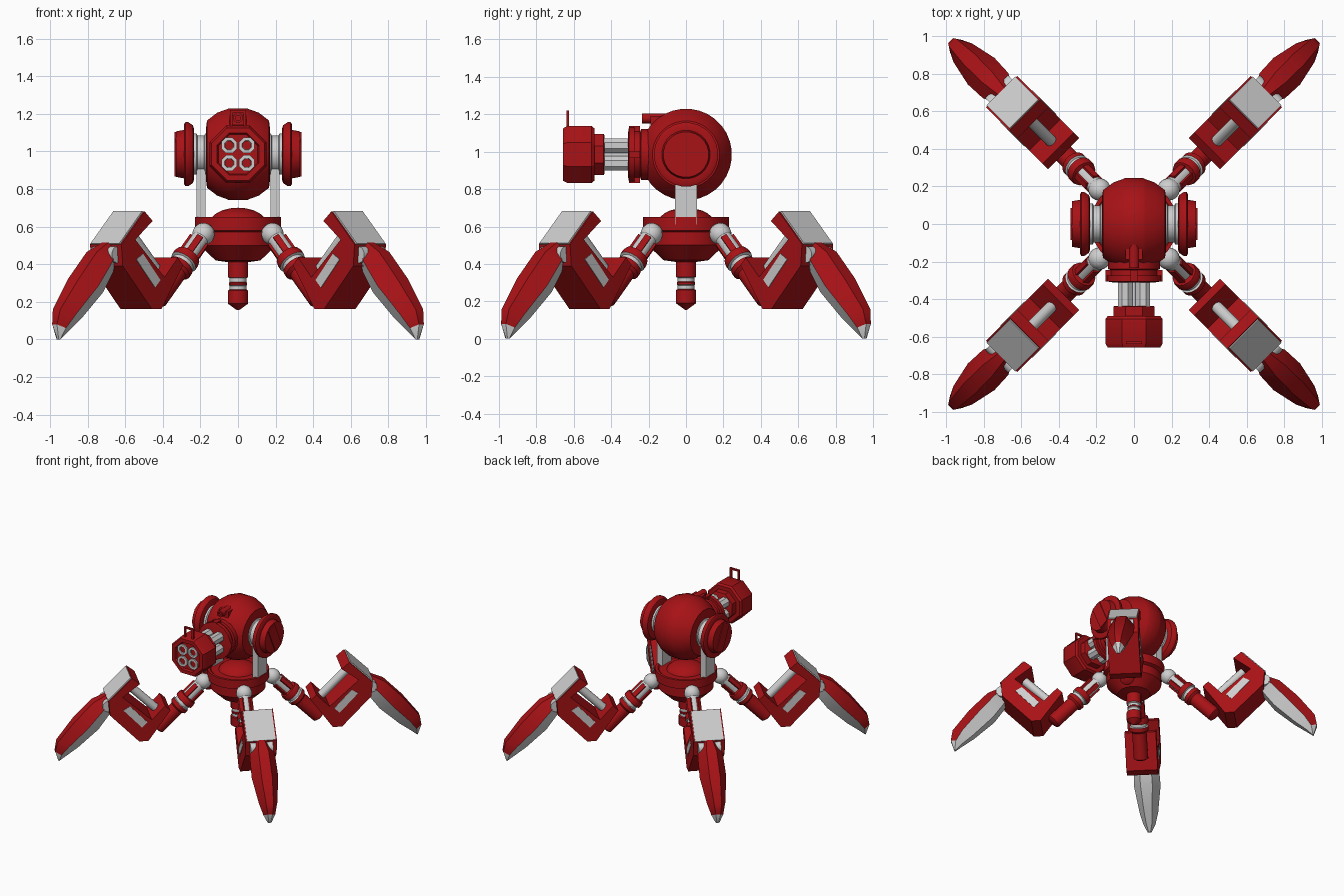
import bpy, bmesh, math
from mathutils import Matrix, Vector

cube = bpy.data.objects.get("Cube")
if cube:
    bpy.data.objects.remove(cube, do_unlink=True)


def material(name, rgb):
    m = bpy.data.materials.new(name)
    m.use_nodes = True
    m.diffuse_color = (*rgb, 1)
    node = next(n for n in m.node_tree.nodes if n.type == 'BSDF_PRINCIPLED')
    node.inputs["Base Color"].default_value = (*rgb, 1)
    return m


MATS = [material("deep red", (0.39, 0.006, 0.008)),
        material("light grey", (0.62, 0.62, 0.62))]
RED, GREY = 0, 1
WORLD = Matrix.Identity(4)


def finish(name, bm, M):
    """Turn a bmesh into an object with smooth faces and sharp edges."""
    bmesh.ops.recalc_face_normals(bm, faces=bm.faces)
    for f in bm.faces:
        f.smooth = True
    for e in bm.edges:
        e.smooth = e.calc_face_angle(0) < 0.6
    bm.transform(M)
    me = bpy.data.meshes.new(name)
    bm.to_mesh(me)
    bm.free()
    for m in MATS:
        me.materials.append(m)
    ob = bpy.data.objects.new(name, me)
    bpy.context.collection.objects.link(ob)
    return ob


def loft(name, rings, color, M=WORLD):
    """Skin a list of equal rings; color(i, j) picks each face's material."""
    bm = bmesh.new()
    vs = [[bm.verts.new(p) for p in ring] for ring in rings]
    n = len(vs[0])
    for i in range(len(vs) - 1):
        for j in range(n):
            k = (j + 1) % n
            f = bm.faces.new((vs[i][j], vs[i][k], vs[i + 1][k], vs[i + 1][j]))
            f.material_index = color(i, j)
    bm.faces.new(vs[0]).material_index = color(0, 0)
    bm.faces.new(vs[-1]).material_index = color(len(vs) - 2, 0)
    return finish(name, bm, M)


def lathe(name, profile, origin=(0, 0, 0), axis=(0, 0, 1), M=WORLD, base=RED,
          other=(), sides=24):
    """Revolve (radius, height) points; bands listed in other swap colour."""
    turn = Matrix.Translation(origin) @ Vector(axis).to_track_quat('Z', 'Y').to_matrix().to_4x4()
    angles = [math.tau * (k + 0.5) / sides for k in range(sides)]
    rings = [[(r * math.cos(a), r * math.sin(a), h) for a in angles]
             for r, h in profile]
    return loft(name, rings, lambda i, j: 1 - base if i in other else base, M @ turn)


def prism(name, pts, t0, t1, M=WORLD, mat=RED):
    """Extrude an (x, z) outline along y."""
    return loft(name, [[(x, t, z) for x, z in pts] for t in (t0, t1)],
                lambda i, j: mat, M)


def box(name, center, size, M=WORLD, mat=RED):
    x, y, z = center
    a, b, c = (s / 2 for s in size)
    return prism(name, [(x - a, z - c), (x + a, z - c), (x + a, z + c), (x - a, z + c)],
                 y - b, y + b, M, mat)


# Body disc with top dome and lower spike
lathe("body_disc", [(0.2, 0.64), (0.21, 0.65), (0.23, 0.65), (0.23, 0.58), (0.205, 0.57),
                    (0.205, 0.5), (0.12, 0.42), (0.05, 0.41)], sides=32)
lathe("body_dome", [(0.17, 0.6)] + [(0.15 * math.cos(a), 0.62 + 0.08 * math.sin(a))
      for a in (0.1, 0.4, 0.7, 1.0, 1.3, 1.55)], sides=32)
lathe("lower_spike", [(0.055, 0.44), (0.055, 0.33), (0.045, 0.325), (0.045, 0.305),
                      (0.05, 0.3), (0.05, 0.29), (0.045, 0.285), (0.045, 0.265),
                      (0.055, 0.26), (0.055, 0.19), (0.006, 0.155)],
      other=(1, 2, 5, 6), sides=16)

# Head, side pivots and supports
HZ = 0.985
lathe("head", [(0.14, -0.17), (0.18, -0.165), (0.222, -0.11), (0.24, -0.06), (0.245, -0.05),
               (0.245, 0.05), (0.24, 0.06), (0.222, 0.11), (0.18, 0.165), (0.14, 0.17)],
      (0, 0, HZ), (1, 0, 0), sides=32)
for s, side in ((1, "left"), (-1, "right")):
    center = (0, 0, HZ)
    box(side + "_support", (s * 0.197, 0, 0.77), (0.05, 0.12, 0.32), mat=GREY)
    lathe(side + "_pivot", [(0.11, 0.15), (0.11, 0.175), (0.1, 0.18), (0.1, 0.215),
                            (0.11, 0.22), (0.11, 0.24)], center, (s, 0, 0), base=GREY)
    lathe(side + "_pod", [(0.14, 0.235), (0.155, 0.24), (0.172, 0.265), (0.172, 0.28),
                          (0.16, 0.287), (0.13, 0.287), (0.122, 0.33)], center, (s, 0, 0))
    tilt = Matrix.Translation((s * 0.332, 0, HZ)) @ Matrix.Rotation(math.radians(25), 4, 'X')
    box(side + "_pod_bar", (0, 0, 0), (0.009, 0.085, 0.22), tilt)

# Scope on the head
lathe("scope_tube", [(0.014, 0.22), (0.014, 0.235), (0.027, 0.235), (0.027, 0.1)],
      (0, 0, 1.178), (0, -1, 0), sides=12)
box("scope_mount", (0, -0.14, 1.165), (0.09, 0.1, 0.05))

# Gun collar, muzzle and four barrels
GUN = dict(origin=(0, 0, HZ), axis=(0, -1, 0))
lathe("gun_collar", [(0.14, 0.15), (0.14, 0.24), (0.125, 0.245), (0.125, 0.275),
                     (0.147, 0.275), (0.147, 0.305), (0.12, 0.31)], sides=16, **GUN)
for x, z in ((1, 0), (-1, 0), (0, 1), (0, -1)):
    box("collar_tab", (x * 0.135, -0.275, HZ + z * 0.135), (0.035, 0.06, 0.035))
OCT = 1 / math.cos(math.pi / 8)
lathe("muzzle", [(r * OCT, h) for r, h in (
    (0.1, 0.435), (0.11, 0.44), (0.11, 0.49), (0.14, 0.49), (0.152, 0.505), (0.152, 0.635),
    (0.14, 0.657), (0.112, 0.657), (0.105, 0.64))], sides=8, **GUN)
for x in (-0.047, 0.047):
    for z in (-0.047, 0.047):
        lathe("barrel", [(0.042, 0.28), (0.042, 0.62), (0.045, 0.654), (0.027, 0.654),
                         (0.025, 0.644)], (x, 0, HZ + z), (0, -1, 0), base=GREY, sides=8)
        lathe("bore", [(0.024, 0.64), (0.024, 0.647)], (x, 0, HZ + z), (0, -1, 0), sides=8)
lathe("barrel_core", [(0.035, 0.28), (0.035, 0.45)], base=GREY, sides=8, **GUN)

# Front sight loop
for x in (-0.035, 0.035):
    box("sight_post", (x, -0.632, 1.17), (0.014, 0.014, 0.095))
box("sight_bar", (0, -0.632, 1.212), (0.084, 0.014, 0.014))

# Leg shapes, drawn in a plane running outward from the body
FRAME = [(0.53, 0.395), (0.57, 0.435), (0.67, 0.33), (0.89, 0.53), (0.76, 0.63), (0.82, 0.68),
         (0.995, 0.505), (0.985, 0.39), (0.765, 0.16), (0.695, 0.16)]
WINDOW = [(0.705, 0.315), (0.835, 0.455), (0.885, 0.425), (0.745, 0.275)]
CLAW = [((1.0, 0.515), (0.95, 0.43), 0.06), ((1.1, 0.465), (0.98, 0.36), 0.095),
        ((1.24, 0.32), (1.06, 0.25), 0.1), ((1.365, 0.16), (1.21, 0.11), 0.07),
        ((1.38, 0.08), (1.3, 0.04), 0.045), ((1.355, 0), (1.345, 0), 0.015)]


def claw_ring(outer, inner, w):
    mid = [(a + b) / 2 for a, b in zip(outer, inner)]
    half = ((outer, 0.4), (mid, 1), (inner, 0.45))
    right = [(p[0], w * k, p[1]) for p, k in half]
    left = [(p[0], -w * k, p[1]) for p, k in reversed(half)]
    return right + left


for k in range(4):
    M = Matrix.Rotation(math.radians(45 + 90 * k), 4, 'Z')
    leg = ("back_left", "back_right", "front_right", "front_left")[k] + "_"
    hip, down = Vector((0.26, 0, 0.56)), Vector((1, 0, -1)).normalized()

    # Hip ball and arm running down beside the leg frame
    lathe(leg + "hip_ball", [(max(0.004, 0.06 * math.sin(a * math.pi / 8)),
          -0.06 * math.cos(a * math.pi / 8)) for a in range(9)],
          hip, down, M, GREY, sides=16)
    lathe(leg + "hip_arm", [(0.047, 0.02), (0.047, 0.16), (0.07, 0.165), (0.075, 0.18),
                            (0.075, 0.21), (0.062, 0.215), (0.062, 0.235), (0.072, 0.24),
                            (0.072, 0.27), (0.055, 0.285), (0.055, 0.49), (0.04, 0.5)],
          hip, down, M, RED, (0, 4, 5, 6), 16)
    turn = M @ Matrix.Translation(hip) @ down.to_track_quat('Z', 'Y').to_matrix().to_4x4()
    for q in range(4):
        bar = turn @ Matrix.Rotation(math.radians(45 + 90 * q), 4, 'Z')
        box(leg + "arm_bar", (0.046, 0, 0.11), (0.02, 0.034, 0.12), bar)

    # Notched frame with side windows, end plate and piston
    prism(leg + "frame", FRAME, -0.118, 0.118, M)
    for s in (-1, 1):
        prism(leg + "window", WINDOW, s * 0.116, s * 0.122, M, GREY)
    prism(leg + "end_plate", [(0.823, 0.677), (0.829, 0.683), (1.001, 0.511), (0.995, 0.505)],
          -0.108, 0.108, M, GREY)
    lathe(leg + "piston", [(0.032, 0), (0.032, 0.3)], (0.61, 0, 0.36), (1, 0, 1), M, GREY, sides=12)

    # Knee joint and claw, red outside and grey inside and at the tip
    lathe(leg + "knee", [(0.045, -0.085), (0.045, 0.085)], (0.99, 0, 0.45), (0, 1, 0), M,
          GREY, sides=12)
    loft(leg + "claw", [claw_ring(*c) for c in CLAW],
         lambda i, j: RED if j in (0, 4, 5) and i < 4 else GREY, M)
